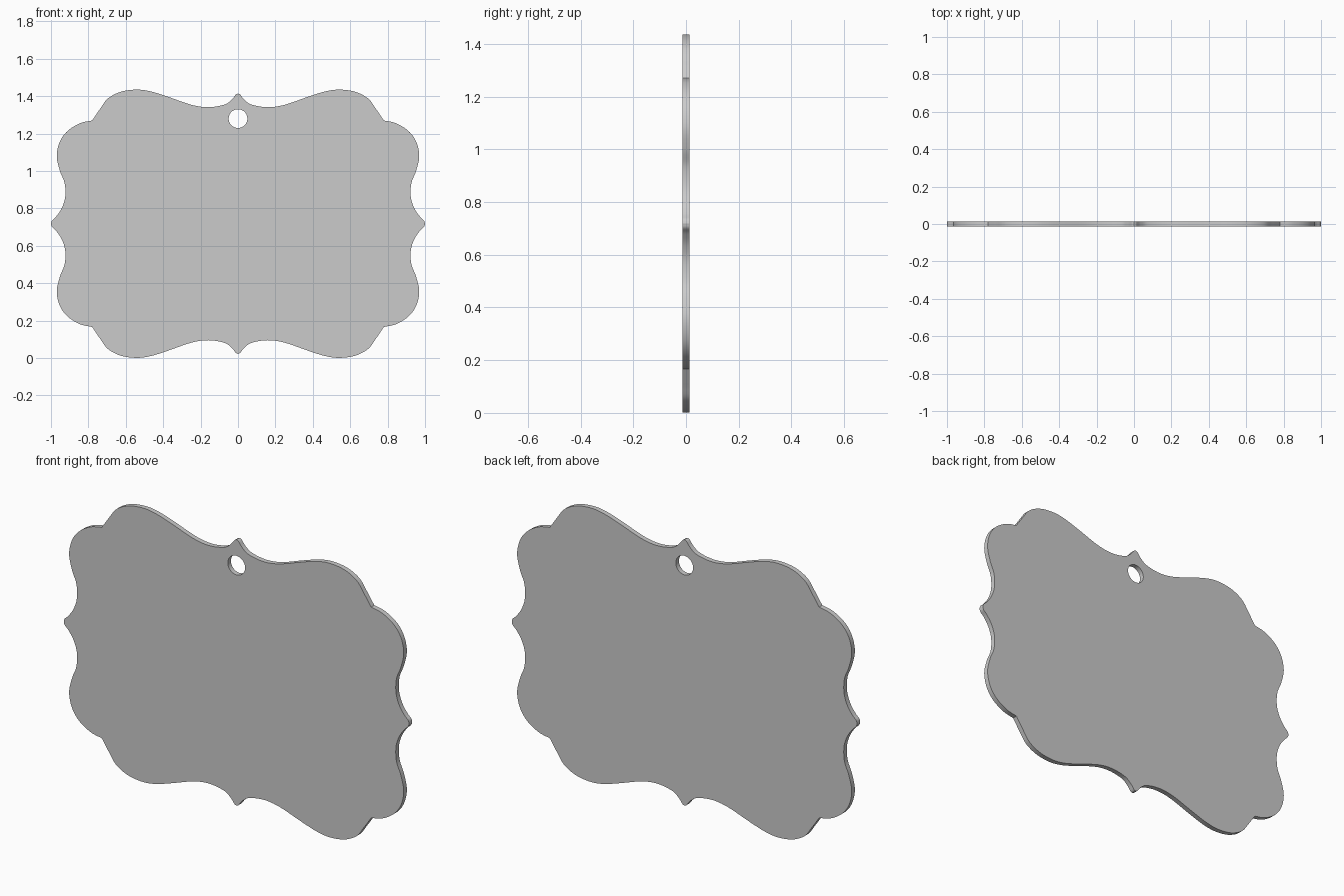
import bpy, math
from mathutils import Vector

if "Cube" in bpy.data.objects:
    bpy.data.objects.remove(bpy.data.objects["Cube"])

MID_Z = 0.718      # height of the horizontal symmetry line
HALF_DEPTH = 0.013

# Quarter outline (upper right): top tip to shoulder corner, corner to side tip
TOP_EDGE = [(0, 1.414), (0.012, 1.408), (0.035, 1.38), (0.075, 1.354), (0.16, 1.341), (0.25, 1.354),
            (0.375, 1.397), (0.465, 1.425), (0.54, 1.435), (0.625, 1.424),
            (0.695, 1.388), (0.737, 1.333), (0.78, 1.27)]
SIDE_EDGE = [(0.78, 1.27), (0.845, 1.255), (0.91, 1.215), (0.952, 1.158),
             (0.969, 1.08), (0.952, 1.0), (0.927, 0.935), (0.924, 0.86),
             (0.943, 0.8), (0.972, 0.757), (0.994, 0.735), (1.0, MID_Z)]


def smooth_path(points, steps=6):
    """Catmull-Rom through the points, without the last one."""
    p = [Vector(q) for q in points]
    p = [2 * p[0] - p[1]] + p + [2 * p[-1] - p[-2]]
    out = []
    for i in range(1, len(p) - 2):
        a, b, c, d = p[i - 1:i + 3]
        for s in range(steps):
            t = s / steps
            out.append(0.5 * (2 * b + (c - a) * t + (2 * a - 5 * b + 4 * c - d) * t**2
                              + (3 * b - a - 3 * c + d) * t**3))
    return out


def add_loop(curve, points):
    spline = curve.splines.new('POLY')
    spline.points.add(len(points) - 1)
    for sp, q in zip(spline.points, points):
        sp.co = (q[0], q[1], 0, 1)
    spline.use_cyclic_u = True


# Mirror the quarter outline into a full loop
quarter = smooth_path(TOP_EDGE) + smooth_path(SIDE_EDGE) + [Vector((1.0, MID_Z))]
right = quarter + [Vector((q.x, 2 * MID_Z - q.y)) for q in reversed(quarter[:-1])]
outline = right + [Vector((-q.x, q.y)) for q in reversed(right[1:-1])]

# Hanging hole
hole = [(0.05 * math.cos(2 * math.pi * i / 48), 1.28 + 0.05 * math.sin(2 * math.pi * i / 48))
        for i in range(48)]

# Flat plaque, filled and extruded
curve = bpy.data.curves.new("plaque", 'CURVE')
curve.dimensions = '2D'
curve.fill_mode = 'BOTH'
curve.extrude = HALF_DEPTH
add_loop(curve, outline)
add_loop(curve, hole)
plaque = bpy.data.objects.new("plaque", curve)
bpy.context.collection.objects.link(plaque)
plaque.rotation_euler = (math.pi / 2, 0, 0)
bpy.context.view_layer.objects.active = plaque
plaque.select_set(True)
bpy.ops.object.convert(target='MESH')
plaque = bpy.context.object

# Weld the faces to the rim and shade
bpy.ops.object.mode_set(mode='EDIT')
bpy.ops.mesh.select_all(action='SELECT')
bpy.ops.mesh.remove_doubles(threshold=0.0001)
bpy.ops.mesh.normals_make_consistent(inside=False)
bpy.ops.object.mode_set(mode='OBJECT')
bpy.ops.object.transform_apply(location=False, rotation=True, scale=False)
bpy.ops.object.shade_smooth_by_angle(angle=math.radians(30))
